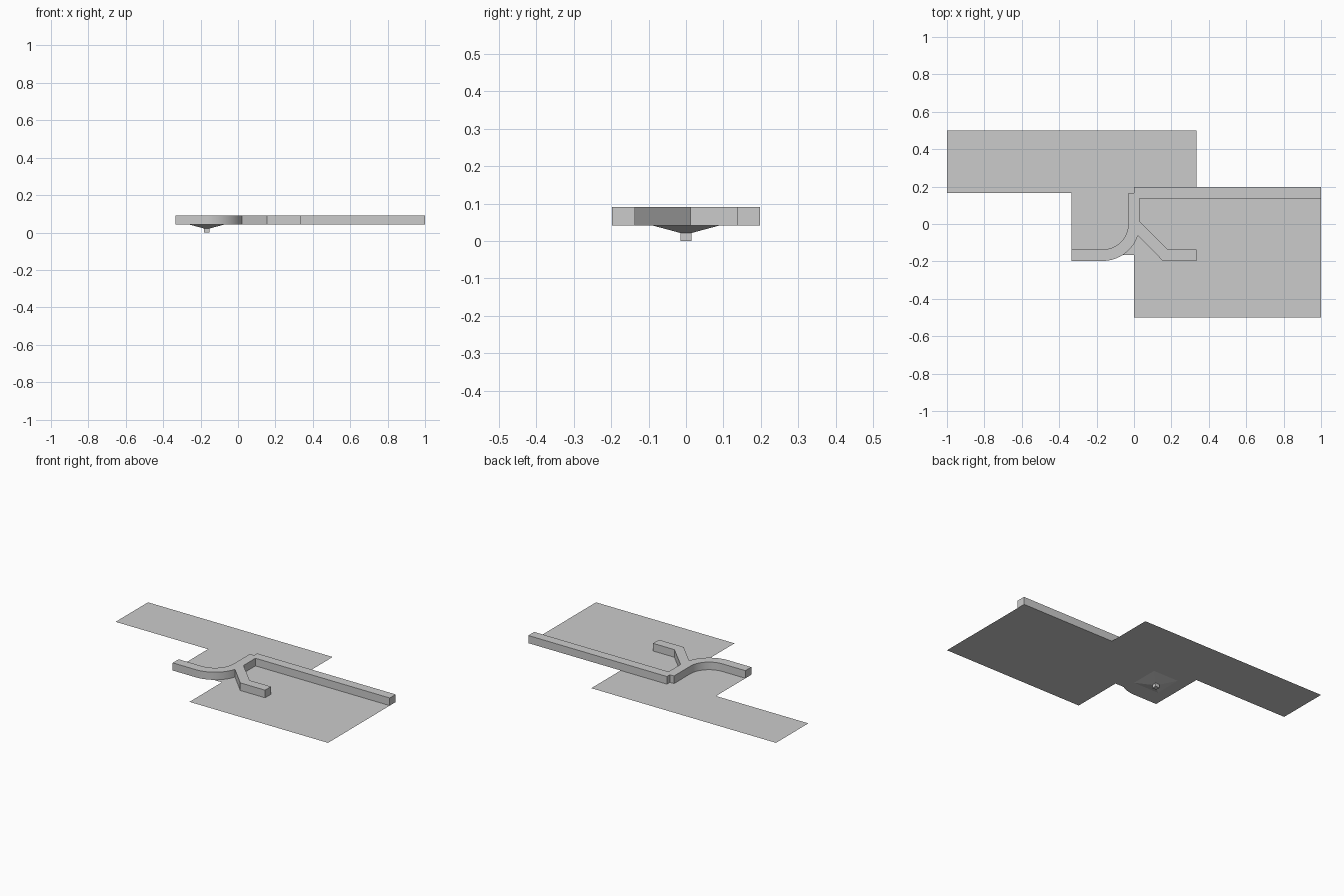
import bpy, bmesh, math

if "Cube" in bpy.data.objects:
    bpy.data.objects.remove(bpy.data.objects["Cube"])

FLOOR, TOP = 1 / 24, 0.0915      # floor level and top of the walls
T = 1 / 3                        # tile module
H = 0.0305                       # half wall thickness
K = H * math.tan(math.pi / 8)    # mitre offset at the 45 degree bends


def finish(bm, name):
    me = bpy.data.meshes.new(name)
    bm.to_mesh(me)
    bm.free()
    ob = bpy.data.objects.new(name, me)
    bpy.context.collection.objects.link(ob)
    return ob


def plate(name, x0, x1, y0, y1):
    bm = bmesh.new()
    bm.faces.new([bm.verts.new((x, y, FLOOR))
                  for x, y in ((x0, y0), (x1, y0), (x1, y1), (x0, y1))])
    return finish(bm, name)


def arc(r, a0, a1, n=16):
    # quarter bend centred on the middle tile
    return [(-T / 2 + r * math.cos(a0 + (a1 - a0) * i / n),
             r * math.sin(a0 + (a1 - a0) * i / n)) for i in range(n + 1)]


# Floor plates
plate("rear_floor", -1, T, T / 2, 0.5)
plate("drain_floor", -T, 0, -T / 2, T / 2)
plate("front_floor", 0, 1, -0.5, T / 2)

# Branching wall: one plan outline, extruded upwards
ri, ro = T / 2 - H, T / 2 + H
y_meet = -math.sqrt(2) * H - 0.018
a_meet = math.atan2(y_meet, math.sqrt(ro ** 2 - y_meet ** 2))
outline = [(-T, -ro)]
outline += arc(ro, -math.pi / 2, a_meet)
outline += [(T / 2 - K, -ro), (T, -ro), (T, -ri), (T / 2 + K, -ri),
            (H, K), (H, ri), (1, ri), (1, ro), (0, ro), (0, T / 2), (-H, T / 2)]
outline += arc(ri, 0, -math.pi / 2)
outline += [(-T, -ri)]
bm = bmesh.new()
base = bm.faces.new([bm.verts.new((x, y, FLOOR)) for x, y in outline])
ret = bmesh.ops.extrude_face_region(bm, geom=[base], use_keep_orig=True)
up = [v for v in ret["geom"] if isinstance(v, bmesh.types.BMVert)]
bmesh.ops.translate(bm, verts=up, vec=(0, 0, TOP - FLOOR))
bmesh.ops.recalc_face_normals(bm, faces=bm.faces)
wall = finish(bm, "branching_wall")
bpy.context.view_layer.objects.active = wall
wall.select_set(True)
bpy.ops.object.shade_smooth_by_angle(angle=math.radians(30))

# Drain funnel and outlet under the middle tile
bm = bmesh.new()
rings = []
for s, z in ((0.09, FLOOR), (0.0148, 0.0215), (0.0148, 0)):
    rings.append([bm.verts.new((-T / 2 + s * i, s * j, z))
                  for i, j in ((-1, -1), (1, -1), (1, 1), (-1, 1))])
for a, b in zip(rings, rings[1:]):
    for i in range(4):
        j = (i + 1) % 4
        bm.faces.new((a[i], b[i], b[j], a[j]))
bm.faces.new(rings[-1][::-1])
finish(bm, "drain_funnel")
